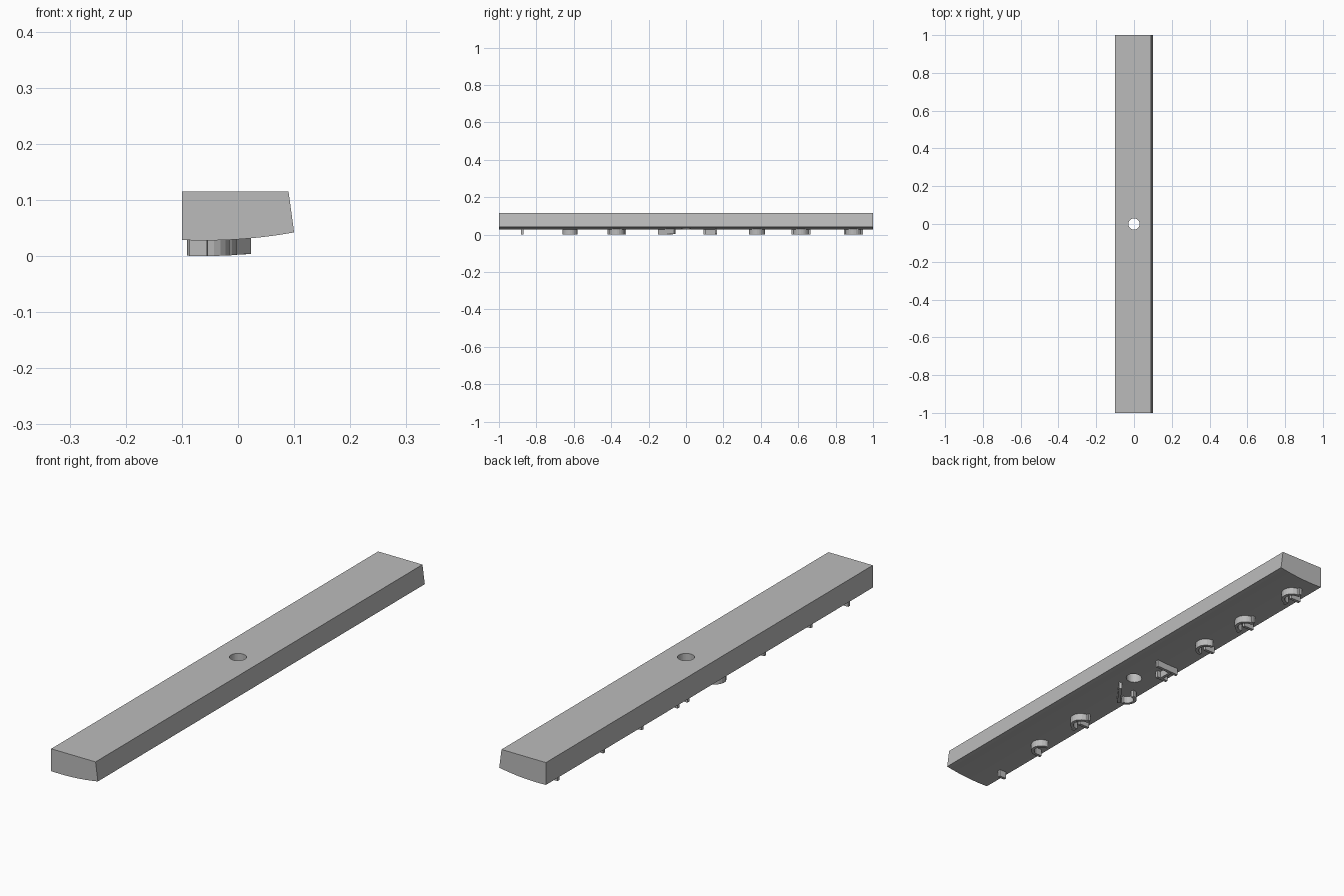
import bpy, bmesh
from math import cos, sin, radians
from mathutils import Vector

cube = bpy.data.objects.get("Cube")
if cube:
    bpy.data.objects.remove(cube)

grey = bpy.data.materials.new("plain_grey")
grey.use_nodes = True
grey.diffuse_color = (0.5, 0.5, 0.5, 1)
grey.node_tree.nodes["Principled BSDF"].inputs["Base Color"].default_value = (0.5, 0.5, 0.5, 1)


def underside(x):
    """Height of the gently bowed underside."""
    return 0.0277 + 0.56 * (x + 0.06) ** 2


def make_object(name, bm):
    bmesh.ops.recalc_face_normals(bm, faces=bm.faces)
    mesh = bpy.data.meshes.new(name)
    bm.to_mesh(mesh)
    bm.free()
    mesh.materials.append(grey)
    obj = bpy.data.objects.new(name, mesh)
    bpy.context.collection.objects.link(obj)
    return obj


# Long bar: one cross-section extruded along y
STEPS = 14
xs = [-0.1 + 0.2 * i / STEPS for i in range(STEPS + 1)]
section = [(x, underside(x)) for x in xs] + [(0.09, 0.115), (-0.1, 0.115)]
bm = bmesh.new()
end = bm.faces.new([bm.verts.new((x, -1, z)) for x, z in section])
moved = bmesh.ops.extrude_face_region(bm, geom=[end])["geom"]
bmesh.ops.translate(bm, vec=(0, 2, 0),
                    verts=[v for v in moved if isinstance(v, bmesh.types.BMVert)])
bar = make_object("bar", bm)

# Round hole through the middle
bm = bmesh.new()
bmesh.ops.create_cone(bm, cap_ends=True, segments=32, radius1=0.03, radius2=0.03, depth=0.4)
cutter = make_object("hole_cutter", bm)
cutter.hide_render = True
cutter.hide_set(True)
cut = bar.modifiers.new("centre_hole", "BOOLEAN")
cut.operation = "DIFFERENCE"
cut.solver = "EXACT"
cut.object = cutter


def ribs(name, y, paths, width=0.012):
    """Thin raised ribs under the bar, following paths of (x, y) points."""
    bm = bmesh.new()
    for path in paths:
        pts = [Vector(p) for p in path]
        rings = []
        for i, p in enumerate(pts):
            d = (pts[min(i + 1, len(pts) - 1)] - pts[max(i - 1, 0)]).normalized()
            side = Vector((-d.y, d.x)) * width / 2
            a, b = p + side, p - side
            rings.append([bm.verts.new((q.x, y + q.y, underside(q.x) + dz))
                          for q, dz in ((a, 0.004), (b, 0.004), (b, -0.0277), (a, -0.0277))])
        for r, s in zip(rings, rings[1:]):
            for k in range(4):
                n = (k + 1) % 4
                bm.faces.new((r[k], r[n], s[n], s[k]))
        bm.faces.new(rings[0])
        bm.faces.new(rings[-1])
    return make_object(name, bm)


def arc(cx, radius, start, stop, n=10):
    return [(cx + radius * cos(radians(start + (stop - start) * i / n)),
             radius * sin(radians(start + (stop - start) * i / n))) for i in range(n + 1)]


# Small locating lugs: a pin, hooks and half rings with cross bars
half_ring = arc(-0.045, 0.036, -90, 90)
stem = [(-0.08, 0), (-0.035, 0)]
foot = [(-0.045, -0.05), (-0.045, -0.03)]
toe = [(-0.045, 0.03), (-0.045, 0.05)]
ribs("pin_lug", -0.875, [[(-0.086, 0), (-0.055, 0)]])
ribs("hook_lug", -0.62, [arc(-0.055, 0.034, -90, 90), [(-0.055, -0.034), (-0.08, -0.034)]])
for i, y in enumerate((-0.37, 0.615, 0.895)):
    ribs(f"ring_lug_{i + 1}", y, [half_ring, stem, foot, toe])
ribs("ring_lug_4", 0.38, [half_ring, stem])
ribs("long_lug_front", -0.105, [arc(-0.055, 0.03, 90, 270), [(-0.045, -0.04), (0.018, 0.045)]])
ribs("long_lug_back", 0.13, [[(-0.05, -0.03), (-0.05, 0.03)],
                             [(-0.08, 0.03), (0.018, 0.03)],
                             [(-0.08, -0.03), (-0.03, -0.03)]])
